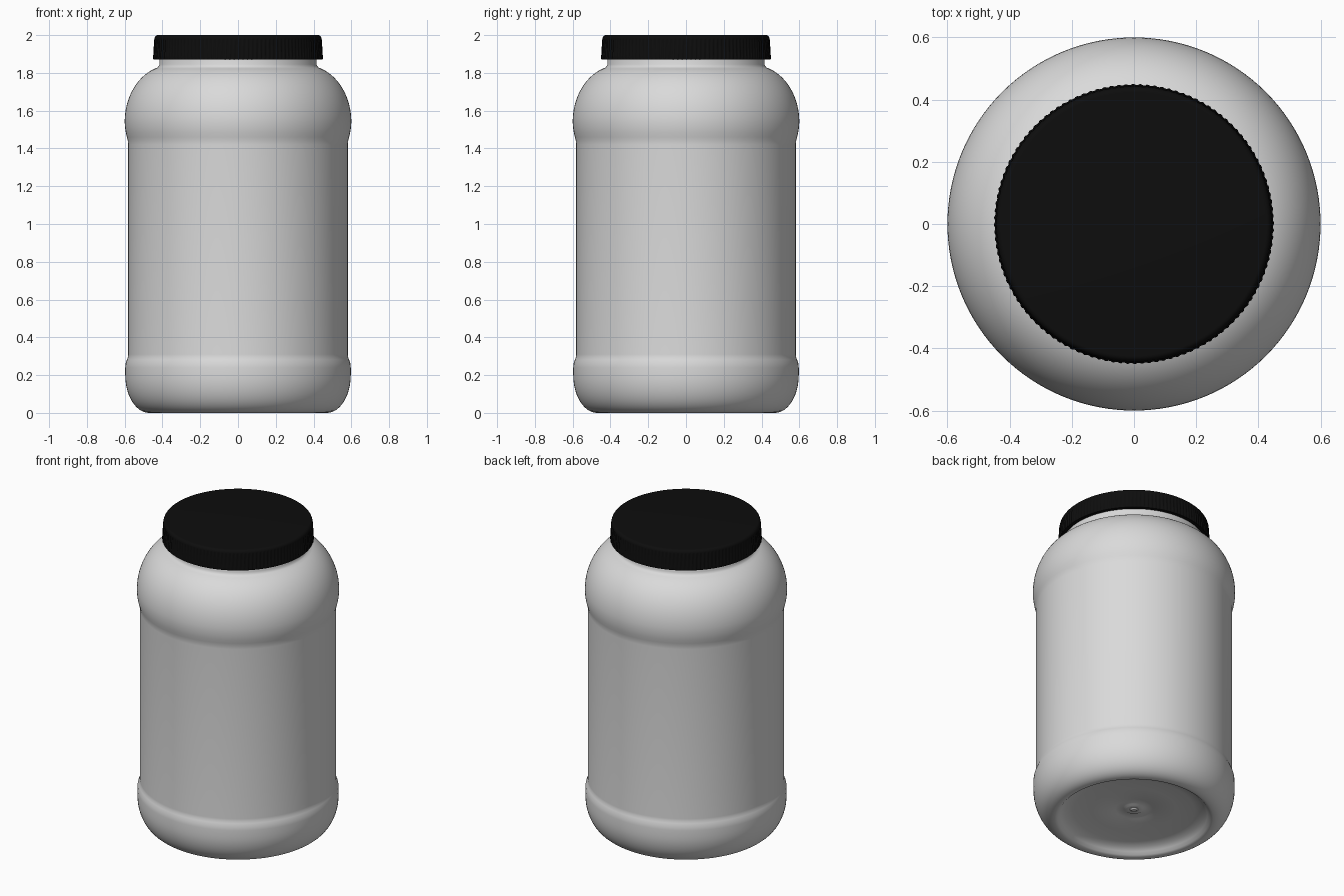
import bpy, bmesh, math

cube = bpy.data.objects.get("Cube")
if cube:
    bpy.data.objects.remove(cube, do_unlink=True)


def material(name, value):
    mat = bpy.data.materials.new(name)
    mat.use_nodes = True
    color = (value, value, value, 1)
    mat.diffuse_color = color
    bsdf = next(n for n in mat.node_tree.nodes if n.type == 'BSDF_PRINCIPLED')
    bsdf.inputs["Base Color"].default_value = color
    return mat


def arc(r, z, a, b, start, end, steps):
    """Points along an elliptical arc in the (radius, height) plane."""
    angles = [math.radians(start + (end - start) * i / steps) for i in range(steps + 1)]
    return [(r + a * math.cos(t), z + b * math.sin(t)) for t in angles]


def lathe(name, profile, segments, mat, ribbed=(), depth=0):
    """Turn a profile about z; profile indices in ribbed get alternating radii."""
    bm = bmesh.new()
    rings = []
    for k, (r, z) in enumerate(profile):
        if r == 0:
            rings.append([bm.verts.new((0, 0, z))] * segments)
            continue
        ring = []
        for i in range(segments):
            t = 2 * math.pi * i / segments
            rr = r - depth if k in ribbed and i % 4 > 1 else r
            ring.append(bm.verts.new((rr * math.cos(t), rr * math.sin(t), z)))
        rings.append(ring)
    for low, high in zip(rings, rings[1:]):
        for i in range(segments):
            j = (i + 1) % segments
            corners = dict.fromkeys((low[i], low[j], high[j], high[i]))
            bm.faces.new(list(corners))
    bmesh.ops.recalc_face_normals(bm, faces=bm.faces)
    mesh = bpy.data.meshes.new(name)
    bm.to_mesh(mesh)
    bm.free()
    mesh.materials.append(mat)
    obj = bpy.data.objects.new(name, mesh)
    bpy.context.collection.objects.link(obj)
    bpy.ops.object.select_all(action='DESELECT')
    obj.select_set(True)
    bpy.context.view_layer.objects.active = obj
    bpy.ops.object.shade_smooth_by_angle(angle=math.radians(35))
    return obj


plastic = material("white plastic", 0.7)
black = material("black plastic", 0.004)

# Jar: domed base with a small nub, foot, straight panel, bulging shoulder, neck
base = [(0, 0.05), (0.015, 0.05), (0.025, 0.058), (0.05, 0.058), (0.06, 0.064),
        (0.11, 0.064), (0.12, 0.06), (0.25, 0.057), (0.36, 0.05), (0.41, 0.04),
        (0.435, 0.022), (0.45, 0.006), (0.462, 0.001)]
foot = arc(0.47, 0.2, 0.127, 0.2, -90, 0, 14)
lower_step = [(0.597, 0.24), (0.595, 0.262), (0.588, 0.282), (0.583, 0.295), (0.582, 0.31)]
upper_step = [(0.582, 1.42), (0.583, 1.44), (0.588, 1.46), (0.594, 1.485), (0.598, 1.51)]
shoulder = arc(0.36, 1.54, 0.24, 0.3, 0, 74, 18)
neck = [(0.421, 1.834), (0.416, 1.845), (0.416, 1.97), (0.39, 1.97), (0.39, 1.9)]
lathe("jar_body", base + foot + lower_step + upper_step + shoulder + neck, 128, plastic)

# Screw lid: hollow cap with finely ribbed skirt and rounded top edge
skirt = [(0.425, 1.975), (0.425, 1.872), (0.447, 1.872), (0.45, 1.876), (0.449, 1.89), (0.444, 1.975)]
edge = arc(0.424, 1.98, 0.018, 0.02, 0, 90, 6)
lathe("lid", [(0, 1.975)] + skirt + edge + [(0, 2.0)], 480, black,
      ribbed=(4, 5, 6), depth=0.004)
